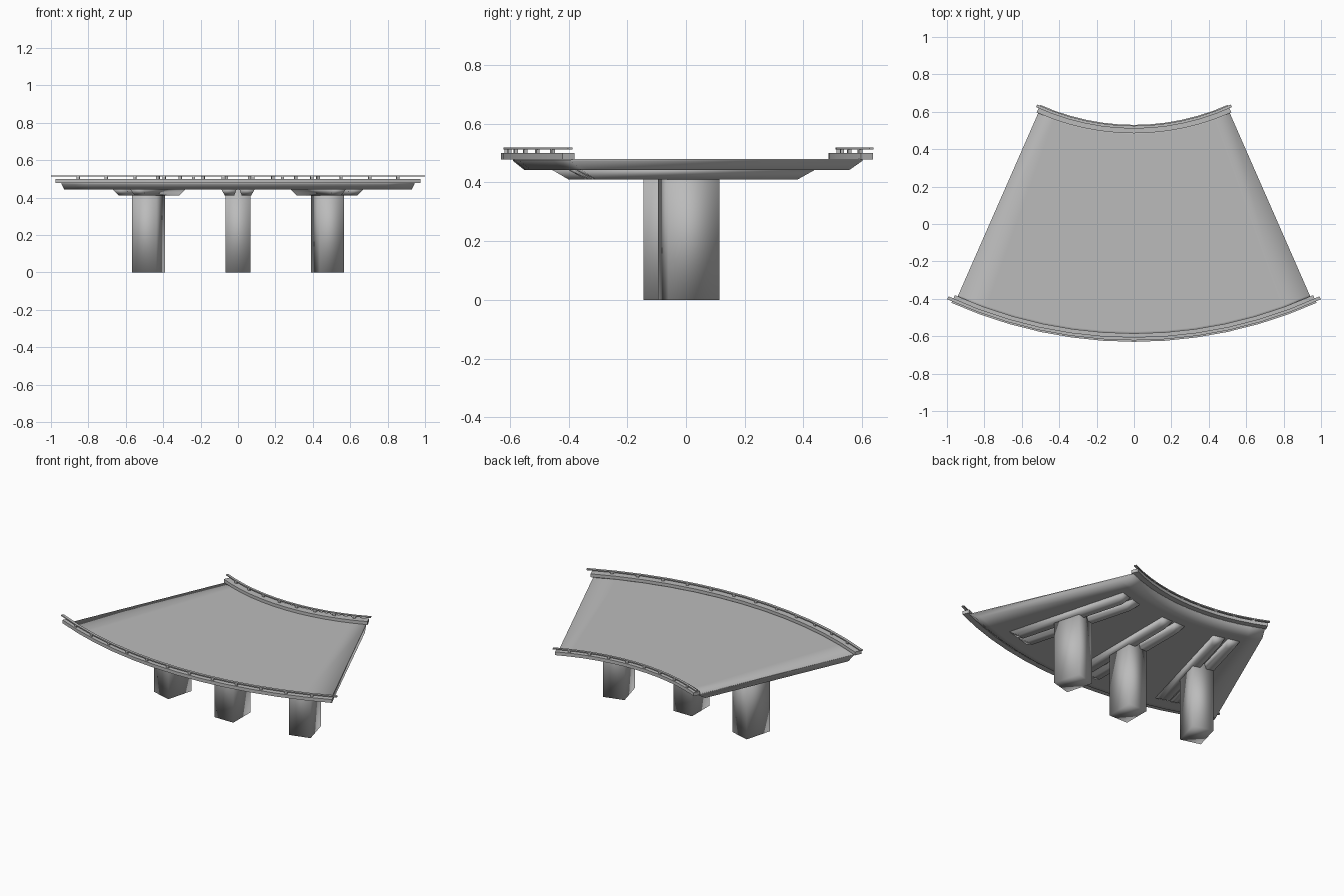
import bpy, bmesh
from math import sin, cos, radians

if "Cube" in bpy.data.objects:
    bpy.data.objects.remove(bpy.data.objects["Cube"])

CY = 1.76  # y of the bend centre; radii are measured from here

# Mid-grey concrete
concrete = bpy.data.materials.new("concrete")
concrete.diffuse_color = (0.5, 0.5, 0.5, 1)
concrete.use_nodes = True
concrete.node_tree.nodes["Principled BSDF"].inputs["Base Color"].default_value = concrete.diffuse_color


def polar(r, a, z):
    return (r * sin(a), CY - r * cos(a), z)


def make(name, sections, smooth=30):
    """Loft a closed solid through a list of equal-length cross-sections."""
    bm = bmesh.new()
    rings = [[bm.verts.new(p) for p in s] for s in sections]
    n = len(rings[0])
    for a, b in zip(rings, rings[1:]):
        for i in range(n):
            j = (i + 1) % n
            bm.faces.new((a[i], a[j], b[j], b[i]))
    for end in (rings[0], rings[-1]):
        bm.faces.new(end)
    bmesh.ops.recalc_face_normals(bm, faces=bm.faces)
    me = bpy.data.meshes.new(name)
    bm.to_mesh(me)
    bm.free()
    me.materials.append(concrete)
    ob = bpy.data.objects.new(name, me)
    bpy.context.collection.objects.link(ob)
    bpy.ops.object.select_all(action='DESELECT')
    ob.select_set(True)
    bpy.context.view_layer.objects.active = ob
    if smooth >= 180:
        bpy.ops.object.shade_smooth()
    else:
        bpy.ops.object.shade_smooth_by_angle(angle=radians(smooth))
    return ob


def sweep(name, profile, half, segs=12, smooth=30):
    """Sweep a (radius, z) profile along the bend, +-half degrees."""
    angs = [radians(-half + 2 * half * i / segs) for i in range(segs + 1)]
    return make(name, [[polar(r, a, z) for r, z in profile] for a in angs], smooth)


def rect(r0, r1, z0, z1):
    return [(r0, z0), (r1, z0), (r1, z1), (r0, z1)]


def block(name, ang, rc, dr, w, z0, z1, smooth=30):
    """Box at radius rc, turned to face along the radius."""
    a = radians(ang)

    def pt(r, t, z):
        return (r * sin(a) + t * cos(a), CY - r * cos(a) + t * sin(a), z)
    ring = [(-dr, -w), (dr, -w), (dr, w), (-dr, w)]
    return make(name, [[pt(rc + r / 2, t / 2, z) for r, t in ring]
                       for z in (z0, z1)], smooth)


# Road deck with undercut edges; extra rows keep the top and underside flat
sweep("road_deck", [(1.265, 0.48), (1.265, 0.474), (1.315, 0.442), (1.345, 0.442),
                    (2.28, 0.442), (2.31, 0.442), (2.35, 0.474), (2.35, 0.48),
                    (2.335, 0.48), (1.28, 0.48)], 23.7, smooth=180)

# Parapets, handrails and short posts on both edges
for side, p0, p1, r0, r1, posts in (("inner", 1.23, 1.275, 1.235, 1.25, 8),
                                    ("outer", 2.345, 2.39, 2.365, 2.382, 12)):
    sweep(side + "_parapet", rect(p0, p1, 0.478, 0.50), 24.1)
    sweep(side + "_handrail", rect(r0, r1, 0.512, 0.519), 24.8)
    for i in range(posts):
        ang = 23 * (2 * (i + 0.5) / posts - 1)
        block(f"{side}_rail_post_{i + 1}", ang, (r0 + r1) / 2, 0.012, 0.016, 0.498, 0.513)

# Piers, each carrying a pair of tapered radial beams
for tag, ang in (("left", -15.3), ("centre", 0), ("right", 15.3)):
    block(tag + "_pier", ang, 1.815, 0.18, 0.135, 0, 0.444, smooth=180)
    a = radians(ang)
    for s, half in ((-1, "a"), (1, "b")):
        secs = []
        for z, ra, rb, t0, t1 in ((0.41, 1.45, 2.16, 0.02, 0.07),
                                  (0.445, 1.39, 2.22, 0.008, 0.09)):
            secs.append([(r * sin(a) + s * t * cos(a), CY - r * cos(a) + s * t * sin(a), z)
                         for r, t in ((ra, t0), (rb, t0), (rb, t1), (ra, t1))])
        make(f"{tag}_cap_beam_{half}", secs, smooth=180)
